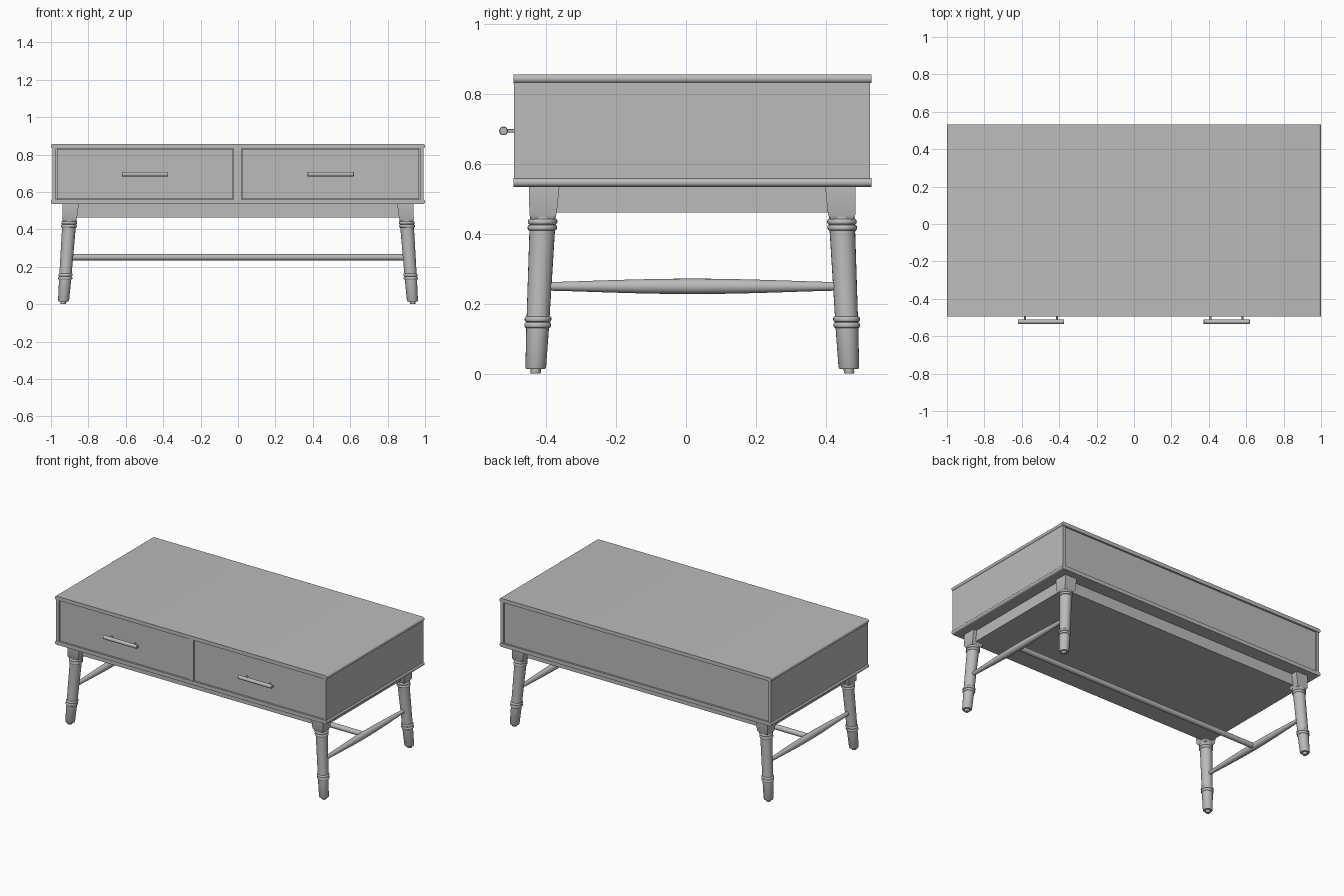
import bpy, bmesh, math
from mathutils import Vector

if "Cube" in bpy.data.objects:
    bpy.data.objects.remove(bpy.data.objects["Cube"])

CY = 0.018                      # y centre of the cabinet body
Y0, Y1 = -0.494, 0.531          # front and back of the body

grey = bpy.data.materials.new("plain grey")
grey.diffuse_color = (0.5, 0.5, 0.5, 1)
grey.use_nodes = True
grey.node_tree.nodes["Principled BSDF"].inputs["Base Color"].default_value = grey.diffuse_color


def finish(name, bm, smooth=True):
    bmesh.ops.recalc_face_normals(bm, faces=bm.faces)
    me = bpy.data.meshes.new(name)
    bm.to_mesh(me)
    bm.free()
    ob = bpy.data.objects.new(name, me)
    bpy.context.collection.objects.link(ob)
    me.materials.append(grey)
    if smooth:
        bpy.ops.object.select_all(action='DESELECT')
        ob.select_set(True)
        bpy.context.view_layer.objects.active = ob
        bpy.ops.object.shade_smooth_by_angle(angle=math.radians(35))
    return ob


def box(name, x0, x1, y0, y1, z0, z1):
    bm = bmesh.new()
    bmesh.ops.create_cube(bm, size=1)
    for v in bm.verts:
        v.co = ((x0 + x1) / 2 + v.co.x * (x1 - x0),
                (y0 + y1) / 2 + v.co.y * (y1 - y0),
                (z0 + z1) / 2 + v.co.z * (z1 - z0))
    return finish(name, bm, False)


def loft(bm, sections):
    """Skin a list of closed loops and cap both ends."""
    rings = [[bm.verts.new(p) for p in s] for s in sections]
    n = len(rings[0])
    for a, b in zip(rings, rings[1:]):
        for i in range(n):
            bm.faces.new((a[i], a[(i + 1) % n], b[(i + 1) % n], b[i]))
    bm.faces.new(rings[0])
    bm.faces.new(rings[-1])


def rod(bm, axis, stations, cross, n=20):
    """Round bar along axis 0 or 1; stations = (position, radius)."""
    secs = []
    for t, r in stations:
        loop = []
        for i in range(n):
            a = 2 * math.pi * i / n
            u, w = r * math.cos(a), cross[1] + r * math.sin(a)
            loop.append((t, cross[0] + u, w) if axis == 0 else (cross[0] + u, t, w))
        secs.append(loop)
    loft(bm, secs)


# Top and bottom boards, rounded along the two short ends
def board(name, z0, z1):
    r, zm = (z1 - z0) / 2, (z0 + z1) / 2
    prof = []
    for s in (1, -1):
        for i in range(9):
            a = -math.pi / 2 + math.pi * i / 8
            prof.append((s * (1 - r + r * math.cos(a)), zm + s * r * math.sin(a)))
    bm = bmesh.new()
    loft(bm, [[(x, y, z) for x, z in prof] for y in (Y0, Y1)])
    finish(name, bm)


board("top_board", 0.832, 0.857)
board("bottom_board", 0.535, 0.56)

# Cabinet body
for s, side in ((-1, "left"), (1, "right")):
    xs = sorted((s * 0.972, s * 0.993))
    box(side + "_side_panel", xs[0], xs[1], Y0 + 0.002, Y1 - 0.004, 0.558, 0.834)
box("back_panel", -0.974, 0.974, 0.502, 0.519, 0.558, 0.834)
box("divider", -0.024, 0.018, Y0 + 0.003, 0.505, 0.558, 0.834)
box("apron", -0.915, 0.915, CY - 0.425, CY + 0.425, 0.462, 0.537)

# Drawers with bar handles
for name, x0, x1, hx in (("left", -0.968, -0.028, -0.497), ("right", 0.022, 0.968, 0.495)):
    box(name + "_drawer_front", x0, x1, Y0 + 0.007, Y0 + 0.03, 0.563, 0.829)
    bm = bmesh.new()
    rod(bm, 0, [(hx - 0.124, 0.0105), (hx - 0.122, 0.0125),
                (hx + 0.122, 0.0125), (hx + 0.124, 0.0105)], (-0.5225, 0.695))
    for d in (-0.085, 0.085):
        rod(bm, 1, [(-0.52, 0.005), (-0.48, 0.005)], (hx + d, 0.695), 12)
    finish(name + "_handle", bm)

# Turned, splayed legs: (height, radius)
PROFILE = [(0.0, 0.013), (0.003, 0.015), (0.014, 0.015), (0.014, 0.027), (0.018, 0.0295),
           (0.128, 0.0325)]


def bead(z, r0, r1, h=0.008):
    return [(z + h * math.sin(a), r0 + (r1 - r0) * math.cos(a))
            for a in (math.radians(k) for k in range(-90, 91, 30))]


PROFILE += bead(0.139, 0.033, 0.0385) + bead(0.156, 0.033, 0.0385)
PROFILE += [(0.17, 0.033), (0.405, 0.0365)]
PROFILE += bead(0.418, 0.037, 0.0425) + bead(0.435, 0.037, 0.0425)
PROFILE += [(0.45, 0.037)]


def axis_point(z, sx, sy):
    return Vector((sx * (0.934 - 0.073 * z), CY + sy * (0.449 - 0.047 * z), z))


for sx, lr in ((-1, "left"), (1, "right")):
    for sy, fb in ((-1, "front"), (1, "back")):
        bm = bmesh.new()
        secs = []
        for z, r in PROFILE:
            c = axis_point(z, sx, sy)
            secs.append([c + Vector((r * math.cos(k * math.pi / 12),
                                     r * math.sin(k * math.pi / 12), 0)) for k in range(24)])
        loft(bm, secs)
        # square block at the head of the leg
        secs = []
        for z, h in ((0.442, 0.031), (0.455, 0.039), (0.537, 0.0435)):
            c = axis_point(z, sx, sy)
            secs.append([c + Vector((a * h, b * h, 0))
                         for a, b in ((-1, -1), (1, -1), (1, 1), (-1, 1))])
        loft(bm, secs)
        finish(f"{fb}_{lr}_leg", bm)

# Spindle stretchers between front and back legs, plain one down the middle
for s, lr in ((-1, "left"), (1, "right")):
    bm = bmesh.new()
    sts = []
    for i in range(17):
        t = -1 + i / 8
        sts.append((CY + 0.425 * t, 0.012 + 0.010 * math.cos(t * math.pi / 2) ** 1.3
                    if abs(t) < 1 else 0.012))
    rod(bm, 1, sts, (s * 0.9155, 0.25))
    finish(lr + "_stretcher", bm)
bm = bmesh.new()
rod(bm, 0, [(-0.914, 0.017), (0.914, 0.017)], (CY, 0.251))
finish("long_stretcher", bm)
